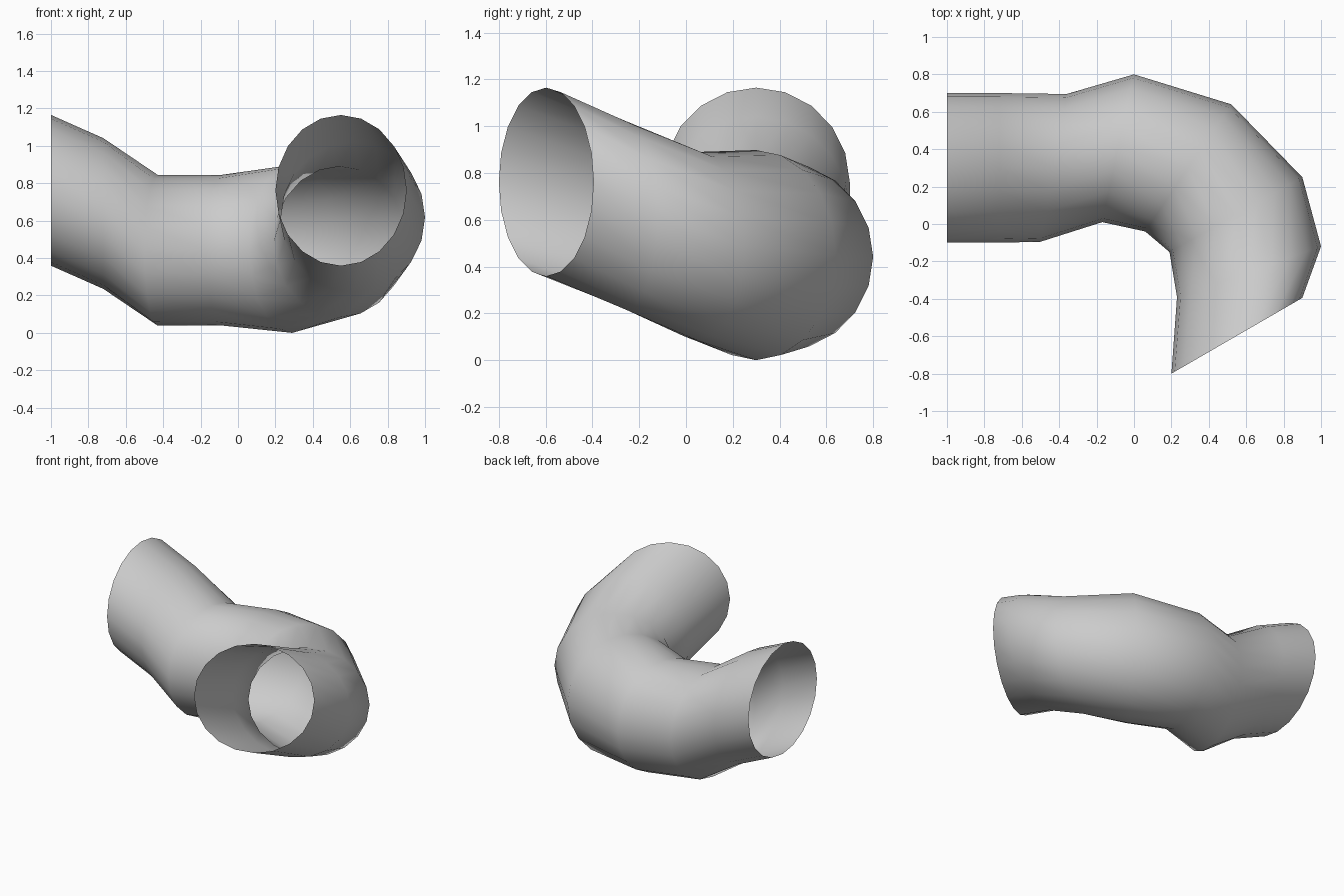
import bpy, bmesh, math
from mathutils import Vector

if "Cube" in bpy.data.objects:
    bpy.data.objects.remove(bpy.data.objects["Cube"])

SIDES = 20

# Cross-sections along the bend: outer point (x, y), inner point (x, y), centre z, vertical radius
SECTIONS = [
    ((-1.00, 0.70), (-1.00, -0.10), 0.762, 0.403),
    ((-0.72, 0.70), (-0.72, -0.10), 0.638, 0.403),
    ((-0.36, 0.695), (-0.50, -0.095), 0.442, 0.403),
    ((0.00, 0.80), (-0.17, 0.01), 0.442, 0.403),
    ((0.52, 0.64), (0.06, -0.04), 0.449, 0.449),
    ((0.90, 0.25), (0.19, -0.15), 0.487, 0.403),
    ((1.00, -0.12), (0.23, -0.39), 0.618, 0.403),
    ((0.90, -0.395), (0.20, -0.80), 0.762, 0.403),
]


def make_ring(bm, outer, inner, z, rz):
    o, i = Vector((*outer, z)), Vector((*inner, z))
    centre, half = (o + i) / 2, (o - i) / 2
    ring = []
    for k in range(SIDES):
        a = 2 * math.pi * k / SIDES
        ring.append(bm.verts.new(centre + half * math.cos(a) + Vector((0, 0, rz * math.sin(a)))))
    return ring


# Open bent pipe: bridge each section to the next
bm = bmesh.new()
rings = [make_ring(bm, *s) for s in SECTIONS]
for a, b in zip(rings, rings[1:]):
    for k in range(SIDES):
        n = (k + 1) % SIDES
        bm.faces.new((a[k], b[k], b[n], a[n])).smooth = True
bmesh.ops.recalc_face_normals(bm, faces=bm.faces)

# Face the open shell outwards
first = bm.faces[:][0]
f_mid = first.calc_center_median()
if first.normal.dot(f_mid - Vector((-0.86, 0.30, 0.70))) < 0:
    bmesh.ops.reverse_faces(bm, faces=bm.faces)

mesh = bpy.data.meshes.new("bent_pipe")
bm.to_mesh(mesh)
bm.free()
pipe = bpy.data.objects.new("bent_pipe", mesh)
bpy.context.collection.objects.link(pipe)
